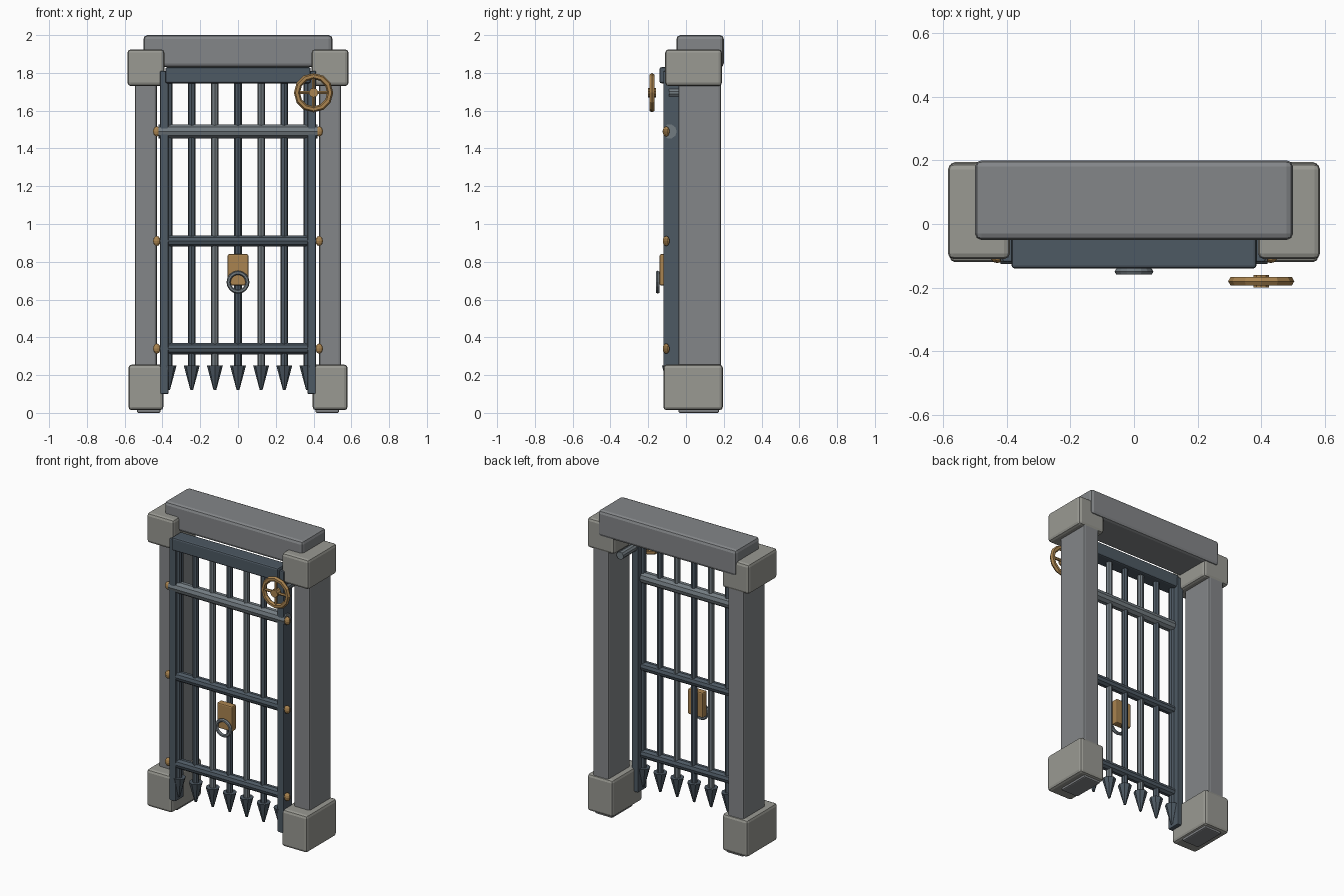
import bpy
from math import pi

if "Cube" in bpy.data.objects:
    bpy.data.objects.remove(bpy.data.objects["Cube"])


def material(name, rgb):
    m = bpy.data.materials.new(name)
    m.diffuse_color = (*rgb, 1)
    m.use_nodes = True
    m.node_tree.nodes["Principled BSDF"].inputs["Base Color"].default_value = m.diffuse_color
    return m


STONE = material("stone", (0.23, 0.24, 0.25))
PALE = material("pale_stone", (0.32, 0.32, 0.29))
IRON = material("dark_iron", (0.075, 0.10, 0.125))
STEEL = material("steel", (0.17, 0.20, 0.22))
BRASS = material("brass", (0.40, 0.23, 0.08))


def finish(name, mat):
    o = bpy.context.object
    o.name = name
    o.data.materials.append(mat)
    return o


def box(name, x, y, z, mat, bevel=0.012, segments=2):
    """Bevelled box from (min, max) pairs."""
    bpy.ops.mesh.primitive_cube_add(size=1, location=[(a + b) / 2 for a, b in (x, y, z)])
    o = finish(name, mat)
    o.scale = [b - a for a, b in (x, y, z)]
    bpy.ops.object.transform_apply(location=False, rotation=False, scale=True)
    m = o.modifiers.new("bevel", "BEVEL")
    m.width, m.segments = bevel, segments
    return o


def rod(name, loc, r, length, axis, mat, sides=8, r2=None):
    rot = {"x": (0, pi / 2, 0), "y": (pi / 2, 0, 0), "z": (0, 0, 0)}[axis]
    bpy.ops.mesh.primitive_cone_add(vertices=sides, radius1=r, radius2=r if r2 is None else r2,
                                    depth=length, location=loc, rotation=rot)
    return finish(name, mat)


def ring(name, loc, major, minor, mat, n, k):
    bpy.ops.mesh.primitive_torus_add(location=loc, rotation=(pi / 2, 0, 0), major_radius=major,
                                     minor_radius=minor, major_segments=n, minor_segments=k)
    return finish(name, mat)


# Stone frame
box("lintel", (-0.5, 0.5), (-0.05, 0.2), (1.83, 2.0), STONE, 0.02)
for side, s in (("left", -1), ("right", 1)):
    def span(a, b):
        return tuple(sorted((s * a, s * b)))
    box(side + "_column", span(0.43, 0.545), (-0.04, 0.185), (0.03, 1.85), STONE)
    box(side + "_capital", span(0.39, 0.585), (-0.11, 0.19), (1.73, 1.925), PALE, 0.018)
    box(side + "_base", span(0.395, 0.58), (-0.12, 0.195), (0.014, 0.256), PALE, 0.018)
    box(side + "_foot", span(0.41, 0.535), (-0.04, 0.175), (0, 0.06), STONE, 0.008)
    # Guide rails with rivets at the crossbar heights
    box(side + "_rail", span(0.368, 0.413), (-0.12, -0.03), (0.10, 1.81), IRON, 0.006)
    for z in (0.34, 0.91, 1.49):
        bpy.ops.mesh.primitive_uv_sphere_add(segments=10, ring_count=6, radius=1,
                                             location=(s * 0.43, -0.105, z))
        finish(side + "_rivet", BRASS).scale = (0.021, 0.018, 0.027)

# Grille
box("top_beam", (-0.385, 0.385), (-0.14, -0.04), (1.745, 1.83), IRON, 0.01)
for z, r, half, mat in ((0.34, 0.032, 0.413, IRON), (0.91, 0.032, 0.413, IRON),
                        (1.49, 0.038, 0.42, STEEL)):
    rod("crossbar", (0, -0.087, z), r, 2 * half, "x", mat, 10)
for i in range(-3, 4):
    x = i * 0.1225
    rod("upright_bar", (x, -0.085, 1.01), 0.02, 1.54, "z", STEEL if abs(i) == 1 else IRON)
    rod("spike", (x, -0.085, 0.185), 0.007, 0.13, "z", IRON, 8, 0.042)

# Lock plate and pull ring
box("lock_plate", (-0.055, 0.055), (-0.14, -0.095), (0.675, 0.84), BRASS, 0.008)
ring("pull_ring", (0, -0.15, 0.692), 0.05, 0.011, STEEL, 16, 6)

# Hand wheel and axle
W = (0.4, -0.18, 1.695)
ring("wheel_rim", W, 0.088, 0.016, BRASS, 12, 6)
rod("wheel_hub", W, 0.025, 0.04, "y", BRASS, 10)
rod("wheel_spoke", W, 0.009, 0.176, "x", BRASS, 6)
rod("wheel_spoke", W, 0.009, 0.176, "z", BRASS, 6)
rod("axle", (0.4, 0.01, 1.695), 0.025, 0.2, "y", STEEL, 10)
